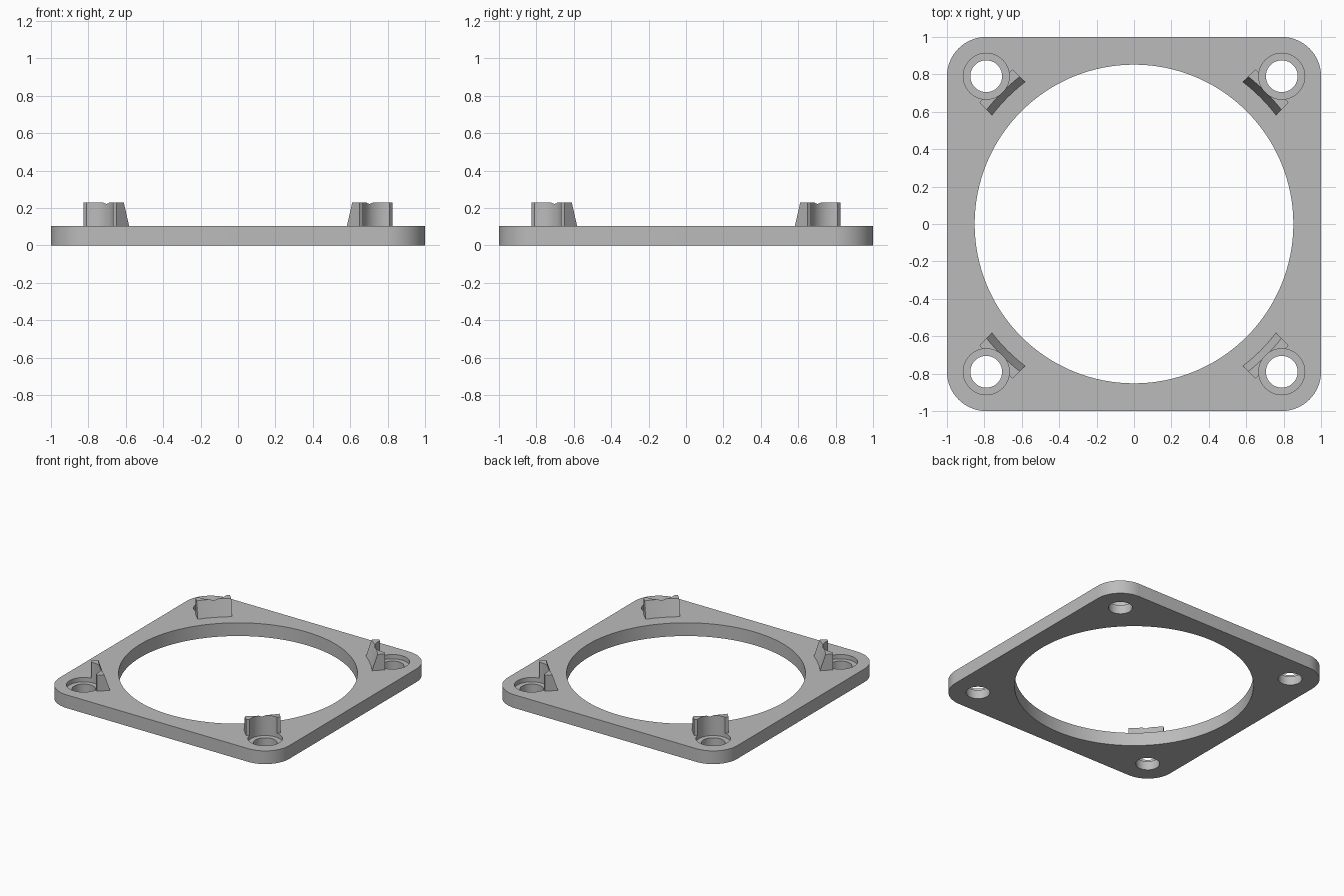
import bpy, bmesh, math
from math import sin, cos, pi

cube = bpy.data.objects.get("Cube")
if cube:
    bpy.data.objects.remove(cube, do_unlink=True)

THICK = 0.104        # plate thickness
TOP = 0.23           # top of the locating tabs
HOLE = 0.79          # screw hole offset from the centre
CORNER_R = 0.21
RECESS_R, RECESS_Z = 0.123, 0.07

grey = bpy.data.materials.new("plain grey")
grey.use_nodes = True
colour = (0.5, 0.5, 0.5, 1)
grey.diffuse_color = colour
grey.node_tree.nodes["Principled BSDF"].inputs["Base Color"].default_value = colour


def loft(name, lower, upper):
    """Closed solid between two matching loops of points."""
    bm = bmesh.new()
    a = [bm.verts.new(p) for p in lower]
    b = [bm.verts.new(p) for p in upper]
    n = len(a)
    bm.faces.new(a[::-1])
    bm.faces.new(b)
    for i in range(n):
        j = (i + 1) % n
        bm.faces.new((a[i], a[j], b[j], b[i]))
    bmesh.ops.recalc_face_normals(bm, faces=bm.faces)
    mesh = bpy.data.meshes.new(name)
    bm.to_mesh(mesh)
    bm.free()
    mesh.materials.append(grey)
    obj = bpy.data.objects.new(name, mesh)
    bpy.context.collection.objects.link(obj)
    return obj


def prism(name, outline, z0, z1):
    return loft(name, [(x, y, z0) for x, y in outline], [(x, y, z1) for x, y in outline])


def circle(r, cx=0, cy=0, n=64):
    return [(cx + r * cos(2 * pi * i / n), cy + r * sin(2 * pi * i / n)) for i in range(n)]


def cut(target, cutter):
    """Subtract the cutter and throw it away."""
    mod = target.modifiers.new("cut", "BOOLEAN")
    mod.operation, mod.solver, mod.object = "DIFFERENCE", "EXACT", cutter
    bpy.ops.object.select_all(action="DESELECT")
    bpy.context.view_layer.objects.active = target
    target.select_set(True)
    bpy.ops.object.modifier_apply(modifier=mod.name)
    bpy.data.objects.remove(cutter, do_unlink=True)


def smooth(obj):
    bpy.ops.object.select_all(action="DESELECT")
    bpy.context.view_layer.objects.active = obj
    obj.select_set(True)
    bpy.ops.object.shade_smooth_by_angle(angle=math.radians(25))


# Square plate with rounded corners
outline = []
for q in range(4):
    mid = pi / 4 + q * pi / 2
    c = (1 - CORNER_R) * math.sqrt(2)
    for i in range(17):
        t = q * pi / 2 + i * pi / 32
        outline.append((c * cos(mid) + CORNER_R * cos(t), c * sin(mid) + CORNER_R * sin(t)))
plate = prism("flange_plate", outline, 0, THICK)

# Large bore, then screw holes with shallow recesses
cut(plate, prism("bore_cutter", circle(0.852, n=128), -0.1, 0.3))
for sx in (-1, 1):
    for sy in (-1, 1):
        cut(plate, prism("screw_cutter", circle(0.085, sx * HOLE, sy * HOLE), -0.1, 0.3))
        cut(plate, prism("recess_cutter", circle(RECESS_R, sx * HOLE, sy * HOLE), RECESS_Z, 0.4))
smooth(plate)


# Curved tabs with a sloping inner face, hollowed by the screw recess
def tab_loop(inner, outer, z, angle, half=0.125, n=16):
    ts = [half * (2 * i / n - 1) for i in range(n + 1)]
    pts = [(math.sqrt(inner ** 2 - t * t), t) for t in ts]
    pts += [(math.sqrt(outer ** 2 - t * t), t) for t in reversed(ts)]
    return [(r * cos(angle) - t * sin(angle), r * sin(angle) + t * cos(angle), z) for r, t in pts]


names = ("back_left", "back_right", "front_right", "front_left")
for q, place in enumerate(names):
    angle = pi / 4 + q * pi / 2
    tab = loft(place + "_tab", tab_loop(0.956, 1.05, THICK - 0.002, angle),
               tab_loop(0.997, 1.05, TOP, angle))
    d = HOLE * math.sqrt(2)
    cut(tab, prism("recess_cutter", circle(RECESS_R, d * cos(angle), d * sin(angle)), 0, 0.4))
    smooth(tab)
